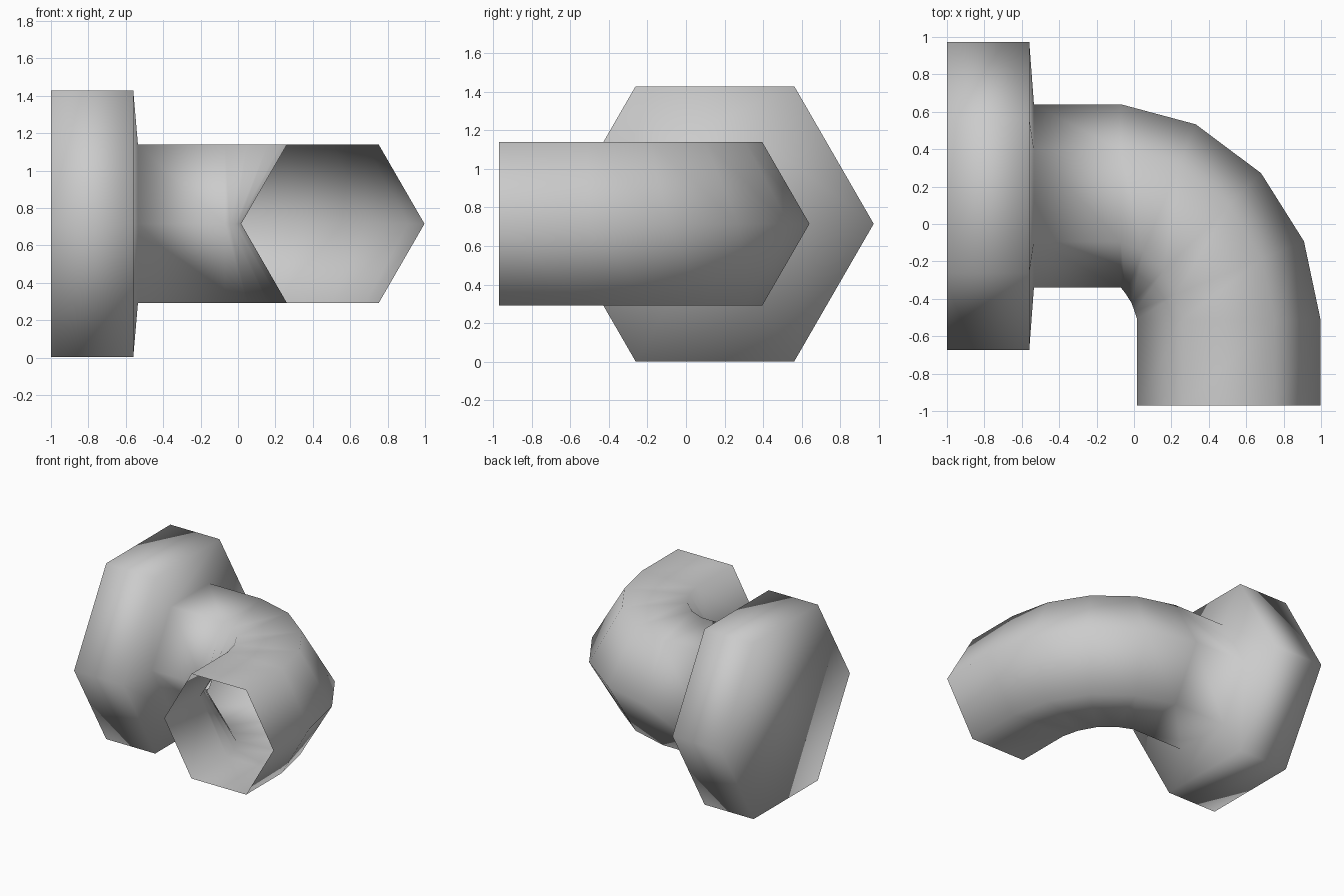
import bpy
import bmesh
from math import cos, sin, radians
from mathutils import Vector

cube = bpy.data.objects.get("Cube")
if cube:
    bpy.data.objects.remove(cube, do_unlink=True)

SIDES = 6
MID_Z = 0.715
FLANGE_R, PIPE_R = 0.823, 0.49

# Grey material
grey = bpy.data.materials.new("plain grey")
grey.use_nodes = True
colour = (0.6, 0.6, 0.6, 1)
grey.diffuse_color = colour
grey.node_tree.nodes["Principled BSDF"].inputs["Base Color"].default_value = colour

# Stations along the pipe: centre x, centre y, radius, turn in degrees
stations = [
    (-1.0, 0.15, FLANGE_R, 0),
    (-0.56, 0.15, FLANGE_R, 0),
    (-0.535, 0.15, PIPE_R, 0),
    (-0.07, 0.15, PIPE_R, 0),
    (0.143, 0.08, PIPE_R, 22.5),
    (0.333, -0.075, PIPE_R, 45),
    (0.456, -0.28, PIPE_R, 67.5),
    (0.507, -0.51, PIPE_R, 90),
    (0.507, -0.97, PIPE_R, 90),
]


def add_ring(bm, x, y, radius, turn):
    """Six-sided ring standing across the pipe direction."""
    across = Vector((sin(radians(turn)), cos(radians(turn)), 0))
    up = Vector((0, 0, 1))
    centre = Vector((x, y, MID_Z))
    angles = [radians(360 / SIDES * i) for i in range(SIDES)]
    return [bm.verts.new(centre + radius * (across * cos(a) + up * sin(a))) for a in angles]


# Flanged elbow: capped behind the flange, open at the mouth
bm = bmesh.new()
rings = [add_ring(bm, *s) for s in stations]
for a, b in zip(rings, rings[1:]):
    for i in range(SIDES):
        j = (i + 1) % SIDES
        bm.faces.new((a[i], b[i], b[j], a[j]))
bm.faces.new(rings[0])
bmesh.ops.recalc_face_normals(bm, faces=bm.faces)
for face in bm.faces:
    face.smooth = True

mesh = bpy.data.meshes.new("flanged_elbow_pipe")
bm.to_mesh(mesh)
bm.free()
mesh.materials.append(grey)
pipe = bpy.data.objects.new("flanged_elbow_pipe", mesh)
bpy.context.collection.objects.link(pipe)
